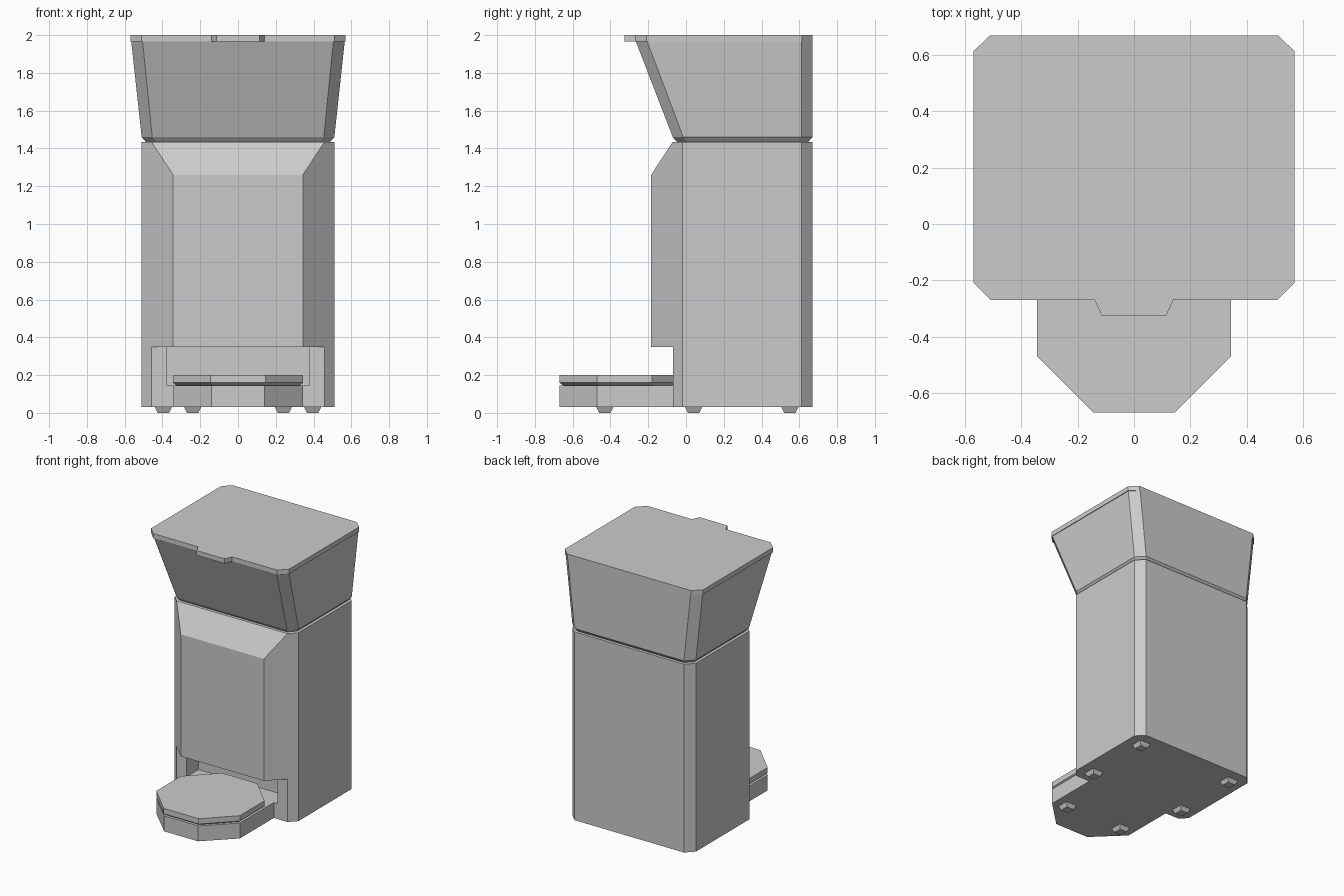
import bpy, bmesh

if "Cube" in bpy.data.objects:
    bpy.data.objects.remove(bpy.data.objects["Cube"])


def add_object(name, bm):
    bmesh.ops.recalc_face_normals(bm, faces=bm.faces[:])
    mesh = bpy.data.meshes.new(name)
    bm.to_mesh(mesh)
    bm.free()
    obj = bpy.data.objects.new(name, mesh)
    bpy.context.collection.objects.link(obj)
    return obj


def loft(rings):
    """Closed solid through rings of (2D outline, height)."""
    bm = bmesh.new()
    loops = [[bm.verts.new((x, y, z)) for x, y in pts] for pts, z in rings]
    n = len(loops[0])
    for a, b in zip(loops, loops[1:]):
        for i in range(n):
            j = (i + 1) % n
            bm.faces.new((a[i], a[j], b[j], b[i]))
    bm.faces.new(loops[0])
    bm.faces.new(loops[-1])
    return bm


def mirrored(half):
    """Right half outline, front to back, completed on the left."""
    return half + [(-x, y) for x, y in reversed(half)]


def chamfered(w, y0, y1, front, back):
    return mirrored([(w - front, y0), (w, y0 + front),
                     (w, y1 - back), (w - back, y1)])


def rect(w, y0, y1):
    return mirrored([(w, y0), (w, y1)])


def cut(obj, name, outline, z0, z1):
    cutter = add_object(name, loft([(outline, z0), (outline, z1)]))
    cutter.hide_render = True
    cutter.display_type = 'WIRE'
    mod = obj.modifiers.new(name, 'BOOLEAN')
    mod.operation = 'DIFFERENCE'
    mod.solver = 'EXACT'
    mod.object = cutter


# Cabinet: chamfered column with a sloping shoulder at the front
plan = chamfered(0.51, -0.185, 0.67, 0.167, 0.058)
bm = loft([(plan, 0.03), (plan, 1.435)])
bmesh.ops.bisect_plane(bm, geom=bm.verts[:] + bm.edges[:] + bm.faces[:],
                       plane_co=(0, -0.185, 1.26),
                       plane_no=(0, -0.175, 0.115), clear_outer=True)
bmesh.ops.holes_fill(bm, edges=[e for e in bm.edges if e.is_boundary], sides=0)
cabinet = add_object("cabinet", bm)

# Step under the front panel, and the recess holding the dish
cut(cabinet, "step_cutter", rect(0.7, -0.4, -0.07), -0.1, 0.35)
cut(cabinet, "recess_cutter", rect(0.375, -0.3, 0.07), 0.145, 0.35)

# Hopper flaring forward and sideways from a narrow seam
low = chamfered(0.51, -0.07, 0.67, 0.056, 0.058)
seam = chamfered(0.488, -0.048, 0.648, 0.05, 0.05)
high = chamfered(0.565, -0.265, 0.67, 0.06, 0.058)
add_object("hopper", loft([(seam, 1.435), (low, 1.46), (high, 1.965)]))

# Lid with front finger tab
lid = mirrored([(0.115, -0.325), (0.14, -0.27), (0.51, -0.27), (0.57, -0.21),
                (0.57, 0.615), (0.512, 0.67)])
add_object("lid", loft([(lid, 1.965), (lid, 2.0)]))

# Tray base joined to the cabinet front
tray = mirrored([(0.14, -0.67), (0.345, -0.47), (0.345, -0.07)])
add_object("tray_base", loft([(tray, 0.03), (tray, 0.145)]))

# Octagonal dish with undercut rim
dish = chamfered(0.345, -0.67, 0.02, 0.2, 0.2)
under = chamfered(0.325, -0.65, 0.0, 0.19, 0.19)
add_object("dish", loft([(under, 0.145), (dish, 0.16), (dish, 0.2)]))

# Tapered square feet
for x, y in ((0.24, -0.43), (0.395, 0.04), (0.395, 0.55)):
    for side, label in ((-1, "left"), (1, "right")):
        def pad(r):
            return [(side * x + a * r, y + b * r)
                    for a, b in ((-1, -1), (1, -1), (1, 1), (-1, 1))]
        add_object("foot_" + label, loft([(pad(0.03), 0), (pad(0.045), 0.03)]))
